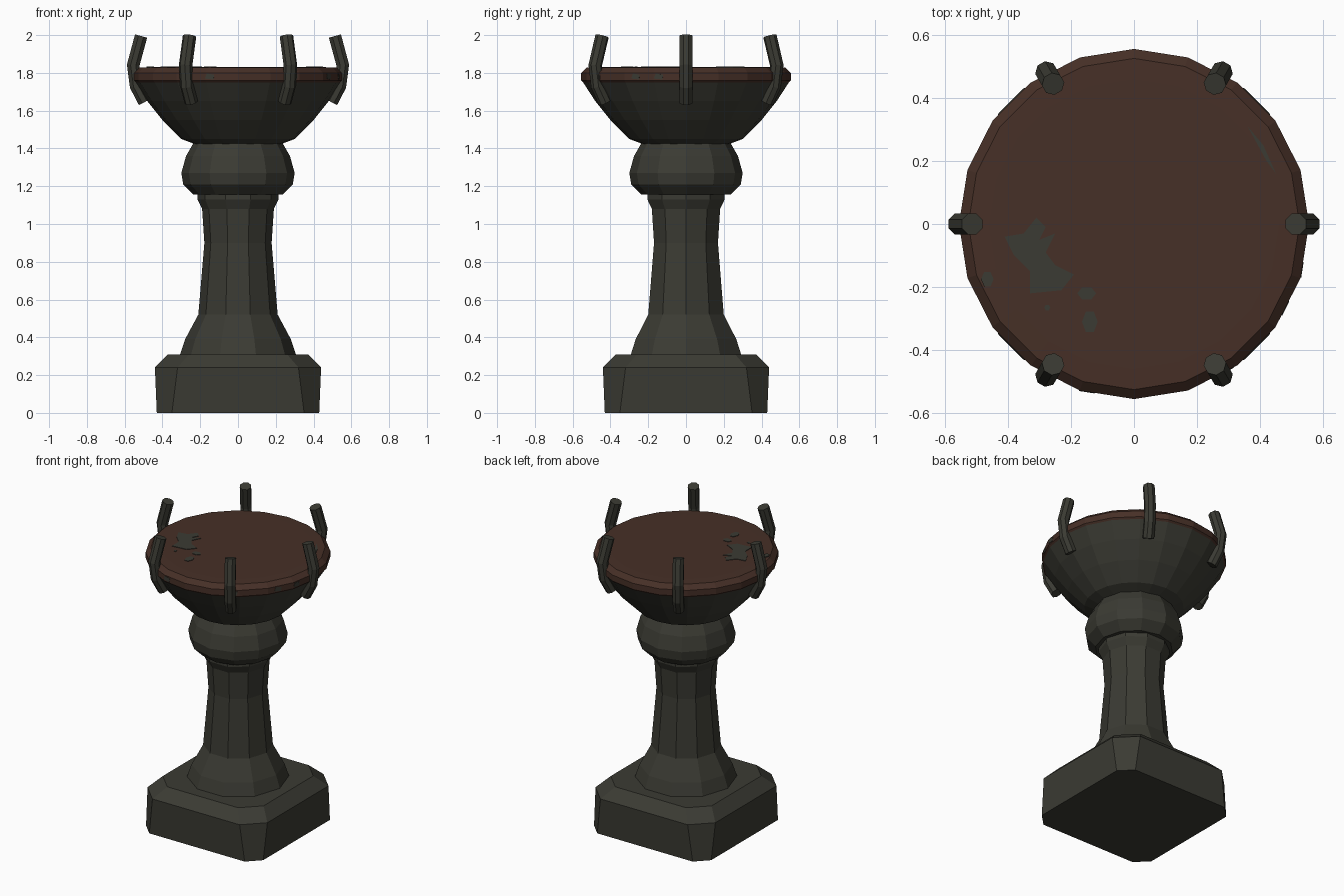
import bpy, bmesh, math
from math import cos, sin, pi, radians

cube = bpy.data.objects.get("Cube")
if cube:
    bpy.data.objects.remove(cube)


def material(name, rgb):
    m = bpy.data.materials.new(name)
    m.use_nodes = True
    m.diffuse_color = (*rgb, 1)
    bsdf = m.node_tree.nodes["Principled BSDF"]
    bsdf.inputs["Base Color"].default_value = (*rgb, 1)
    bsdf.inputs["Roughness"].default_value = 0.9
    return m


STONE = material("dark stone", (0.043, 0.043, 0.033))
RUST = material("rusty brown", (0.062, 0.029, 0.020))


def finish(name, bm, mat):
    bmesh.ops.recalc_face_normals(bm, faces=bm.faces)
    mesh = bpy.data.meshes.new(name)
    bm.to_mesh(mesh)
    bm.free()
    mesh.materials.append(mat)
    obj = bpy.data.objects.new(name, mesh)
    bpy.context.collection.objects.link(obj)
    return obj


def loft(name, rings, mat):
    """Skin a list of equal-length point rings and cap both ends."""
    bm = bmesh.new()
    loops = [[bm.verts.new(p) for p in ring] for ring in rings]
    n = len(loops[0])
    for a, b in zip(loops, loops[1:]):
        for i in range(n):
            j = (i + 1) % n
            bm.faces.new((a[i], a[j], b[j], b[i]))
    bm.faces.new(loops[0])
    bm.faces.new(loops[-1])
    return finish(name, bm, mat)


def lathe(name, profile, sides, mat):
    angles = [2 * pi * i / sides for i in range(sides)]
    return loft(name, [[(r * cos(a), r * sin(a), z) for a in angles]
                       for r, z in profile], mat)


def chamfered_square(half, cut, z):
    e = half - cut
    corners = [(half, -e), (half, e), (e, half), (-e, half),
               (-half, e), (-half, -e), (-e, -half), (e, -half)]
    return [(x, y, z) for x, y in corners]


# Square plinth with cut corners and a sloped shoulder
loft("plinth", [chamfered_square(0.43, 0.08, 0),
                chamfered_square(0.44, 0.12, 0.24),
                chamfered_square(0.37, 0.11, 0.31)], STONE)

# Ten-sided shaft with flared foot
lathe("column", [(0.31, 0.30), (0.28, 0.39), (0.21, 0.52), (0.178, 0.90),
                 (0.19, 1.08), (0.215, 1.13), (0.215, 1.18)], 10, STONE)

# Bulging collar and bowl
lathe("collar", [(0.235, 1.155), (0.29, 1.21), (0.30, 1.27),
                 (0.275, 1.36), (0.235, 1.43)], 12, STONE)
lathe("bowl", [(0.22, 1.42), (0.30, 1.45), (0.40, 1.55), (0.48, 1.65),
               (0.545, 1.75)], 20, STONE)

# Rusty plate resting in the bowl
lathe("plate", [(0.54, 1.745), (0.555, 1.76), (0.555, 1.80),
                (0.525, 1.828), (0.46, 1.83)], 20, RUST)

# Six bent prongs around the rim, swept along a radial path
PATH = [(0.495, 1.645), (0.54, 1.73), (0.555, 1.84), (0.513, 1.995)]
for k in range(6):
    rings = []
    a = k * pi / 3
    for i, (r, z) in enumerate(PATH):
        r0, z0 = PATH[max(i - 1, 0)]
        r1, z1 = PATH[min(i + 1, len(PATH) - 1)]
        length = math.hypot(r1 - r0, z1 - z0)
        nr, nz = (z1 - z0) / length, -(r1 - r0) / length
        ring = []
        for s in range(8):
            t = 2 * pi * (s + 0.5) / 8
            out, side = 0.036 * cos(t), 0.036 * sin(t)
            rr = r + out * nr
            ring.append((rr * cos(a) - side * sin(a),
                         rr * sin(a) + side * cos(a), z + out * nz))
        rings.append(ring)
    loft(f"prong_{k + 1}", rings, STONE)


# Bare patches showing through the rust on top
def patch(name, outline):
    loft(name, [[(x, y, z) for x, y in outline] for z in (1.828, 1.833)], STONE)


patch("large_bare_patch", [
    (-.41, -.04), (-.35, -.03), (-.31, .02), (-.28, -.01), (-.30, -.05),
    (-.25, -.03), (-.28, -.09), (-.25, -.13), (-.19, -.16), (-.23, -.21),
    (-.33, -.22), (-.33, -.15), (-.38, -.10)])
patch("edge_bare_patch", [(.36, .31), (.41, .25), (.45, .16), (.42, .20)])
for i, (x, y, w, h) in enumerate([(-.15, -.22, .03, .022), (-.14, -.31, .025, .038),
                                  (-.465, -.175, .02, .027), (-.275, -.265, .01, .01)]):
    patch(f"small_bare_patch_{i + 1}",
          [(x + w * cos(t * pi / 3), y + h * sin(t * pi / 3)) for t in range(6)])

# Bare patches on the outer rim
for i, (deg, offset) in enumerate([(261, -.065), (333, -.02), (351, -.06), (315 - 18, .05)]):
    a = radians(deg)
    r = 0.555 * cos(pi / 20)
    rings = []
    for rr in (r - 0.002, r + 0.002):
        rings.append([(rr * cos(a) - (offset + t) * sin(a),
                       rr * sin(a) + (offset + t) * cos(a), z)
                      for t, z in ((-.025, 1.77), (.02, 1.765), (.025, 1.79), (-.015, 1.797))])
    loft(f"rim_bare_patch_{i + 1}", rings, STONE)
